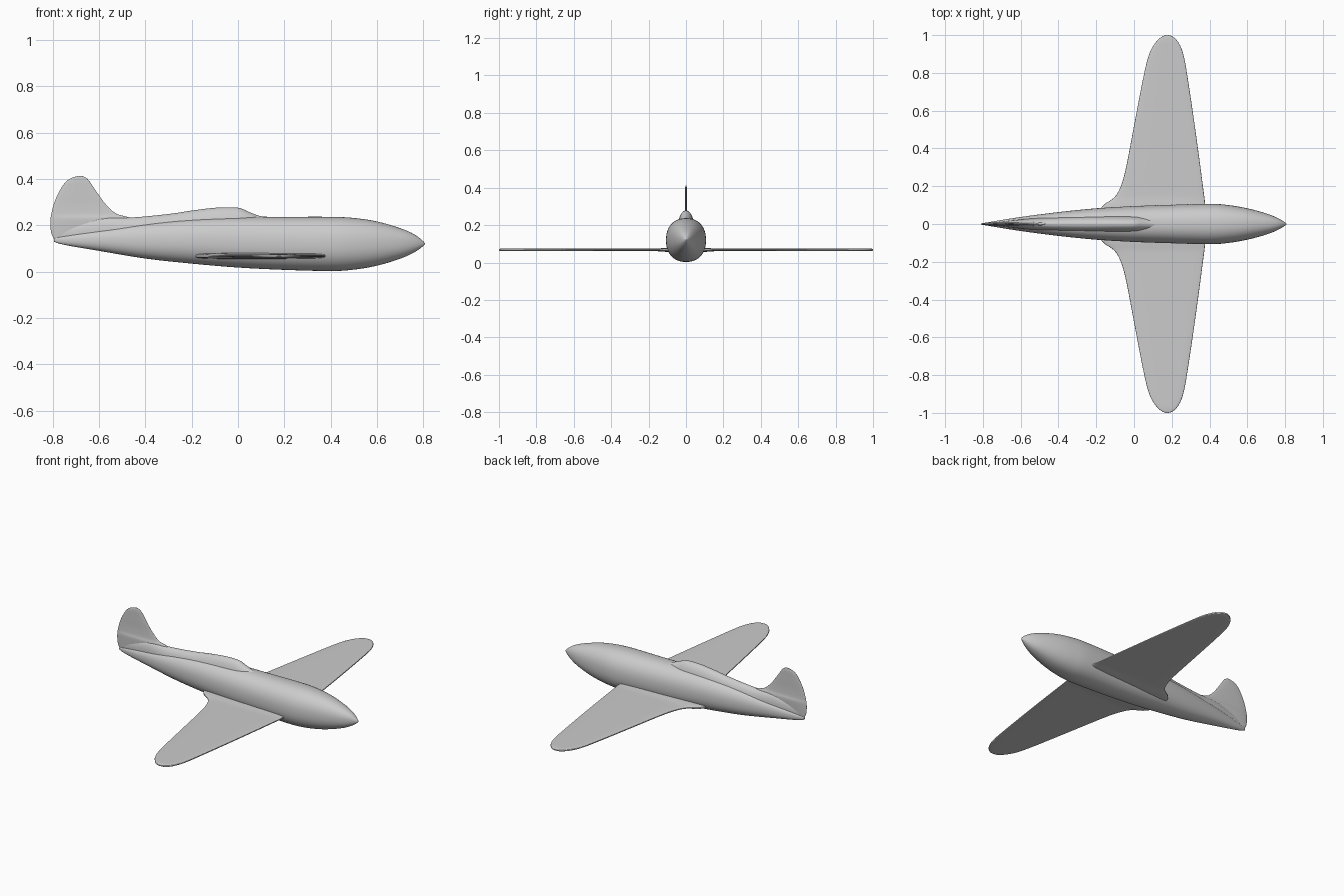
import bpy, bmesh, math

if "Cube" in bpy.data.objects:
    bpy.data.objects.remove(bpy.data.objects["Cube"])


def smooth_stations(st, sub=4):
    """Catmull-Rom interpolation of a list of station tuples."""
    out = []
    for i in range(len(st) - 1):
        p0, p1 = st[max(i - 1, 0)], st[i]
        p2, p3 = st[i + 1], st[min(i + 2, len(st) - 1)]
        for k in range(sub):
            t = k / sub
            out.append([0.5 * (2 * b + (c - a) * t + (2 * a - 5 * b + 4 * c - d) * t * t
                               + (3 * b - a - 3 * c + d) * t ** 3)
                        for a, b, c, d in zip(p0, p1, p2, p3)])
    return out + [list(st[-1])]


def spow(v, e):
    return math.copysign(abs(v) ** e, v)


def loft(name, sections, place, power, sides=48):
    """Skin superellipse sections (s, low, high, half_width) placed in space."""
    bm = bmesh.new()
    rings = []
    for s, lo, hi, w in sections:
        ring = []
        for i in range(sides):
            a = 2 * math.pi * i / sides
            u = (lo + hi) / 2 + (hi - lo) / 2 * spow(math.sin(a), 2 / power)
            v = w * spow(math.cos(a), 2 / power)
            ring.append(bm.verts.new(place(s, u, v)))
        rings.append(ring)
    for r, q in zip(rings, rings[1:]):
        for i in range(sides):
            j = (i + 1) % sides
            bm.faces.new((r[i], r[j], q[j], q[i]))
    bm.faces.new(rings[0])
    bm.faces.new(rings[-1])
    bmesh.ops.recalc_face_normals(bm, faces=bm.faces)
    me = bpy.data.meshes.new(name)
    bm.to_mesh(me)
    bm.free()
    ob = bpy.data.objects.new(name, me)
    bpy.context.collection.objects.link(ob)
    bpy.ops.object.select_all(action='DESELECT')
    bpy.context.view_layer.objects.active = ob
    ob.select_set(True)
    bpy.ops.object.shade_smooth_by_angle(angle=math.radians(40))
    return ob


def along_x(s, u, v):
    return (s, v, u)


# Fuselage: x, bottom z, top z, half width
body = [(-0.795, .13, .145, .003), (-0.75, .116, .155, .013), (-0.6, .09, .182, .037),
        (-0.4, .057, .211, .063), (-0.2, .035, .23, .083), (0, .018, .237, .095),
        (0.2, .008, .237, .102), (0.4, .003, .237, .107), (0.5, .009, .232, .1),
        (0.6, .026, .217, .083), (0.7, .056, .188, .056), (0.76, .083, .162, .032),
        (0.795, .107, .136, .012), (0.807, .119, .123, .002)]
loft("fuselage", smooth_stations(body), along_x, 2.25)

# Canopy running back into the dorsal spine: x, bottom z, top z, half width
spine = [(-0.78, .13, .18, .004), (-0.6, .11, .232, .024), (-0.46, .1, .234, .035),
         (-0.3, .09, .249, .042), (-0.2, .08, .264, .045), (-0.1, .07, .276, .046),
         (-0.03, .07, .278, .046), (0.01, .07, .274, .045), (0.05, .07, .257, .044),
         (0.09, .07, .242, .042), (0.14, .07, .233, .035), (0.22, .09, .22, .02)]
loft("canopy_and_spine", smooth_stations(spine), along_x, 2)

# Wing half plan: y, trailing x, leading x, half thickness
half = [(0, -.2, .385, .014), (.09, -.17, .378, .012), (.14, -.105, .373, .008),
        (.2, -.07, .365, .0075), (.3, -.042, .352, .0075), (.52, 0, .322, .0075),
        (.75, .044, .288, .0075), (.87, .071, .268, .0075), (.93, .094, .251, .0075),
        (.97, .122, .229, .0075), (.992, .148, .205, .006), (1.0, .17, .183, .003)]
wing = [(-y, a, b, t) for y, a, b, t in reversed(half[1:])] + half
loft("wing", smooth_stations(wing), lambda s, u, v: (u, s, .068 + v), 4)

# Tail fin: z, trailing x, leading x, half thickness
fin = [(.125, -.782, -.7, .004), (.16, -.804, -.6, .007), (.2, -.81, -.5, .01),
       (.23, -.809, -.46, .011), (.25, -.806, -.525, .007), (.29, -.796, -.57, .005),
       (.33, -.78, -.6, .005), (.365, -.761, -.624, .005), (.39, -.741, -.641, .005),
       (.405, -.719, -.655, .004), (.413, -.69, -.672, .002)]
loft("tail_fin", smooth_stations(fin), lambda s, u, v: (u, v, s), 2.5)
